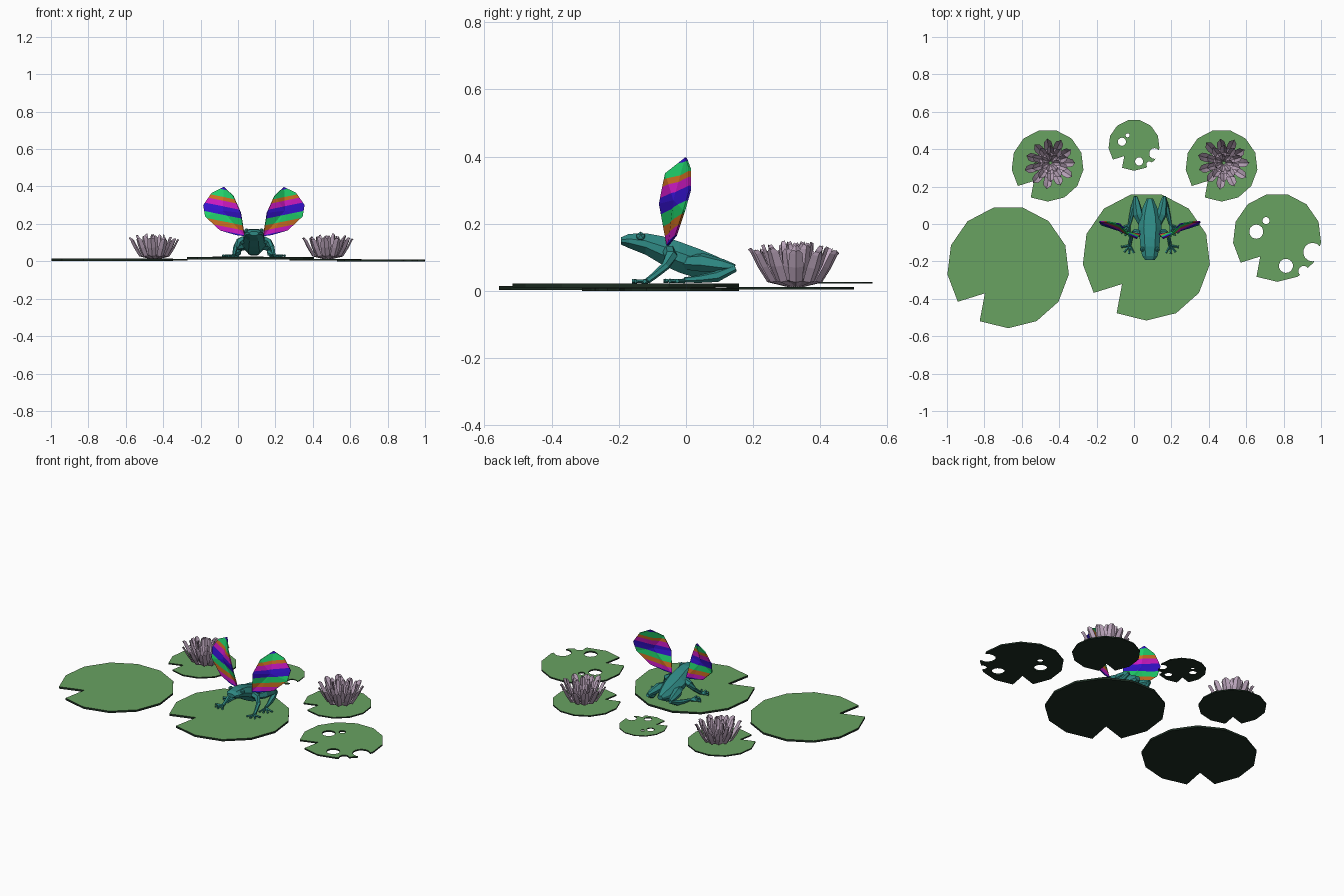
import bpy, bmesh, math, random
from mathutils import Vector, Matrix

random.seed(4)
if "Cube" in bpy.data.objects:
    bpy.data.objects.remove(bpy.data.objects["Cube"], do_unlink=True)


def material(name, r, g, b):
    m = bpy.data.materials.new(name)
    m.use_nodes = True
    m.diffuse_color = (r, g, b, 1)
    m.node_tree.nodes["Principled BSDF"].inputs["Base Color"].default_value = (r, g, b, 1)
    return m


LEAF = material("leaf green", .14, .36, .12)
UNDER = material("dark leaf underside", .012, .026, .016)
PETAL = material("mauve petal", .53, .40, .53)
SKIN = material("teal skin", .028, .25, .23)
BANDS = [material("wing blue", .035, .006, .62), material("wing green", .015, .65, .15),
         material("wing orange", .62, .16, .015), material("wing magenta", .62, .01, .55)]


def finish(name, bm, mats, loc=(0, 0, 0)):
    mesh = bpy.data.meshes.new(name)
    bm.to_mesh(mesh)
    bm.free()
    for m in mats:
        mesh.materials.append(m)
    ob = bpy.data.objects.new(name, mesh)
    ob.location = loc
    bpy.context.collection.objects.link(ob)
    return ob


# Lily pads: thirteen-sided discs with a notch, some eaten by round bites
BITES = [(-.47, .13, .16), (-.25, .38, .08), (.2, -.64, .16), (.8, -.33, .21), (.6, -.76, .12)]


def lily_pad(name, x, y, z, r, thick, eaten=False):
    bm = bmesh.new()
    verts = []
    for i in range(13):
        a = math.radians(-90) + i * math.tau / 13
        verts.append(bm.verts.new((r * math.cos(a), r * math.sin(a), 0)))
    verts.append(bm.verts.new((-.38 * r, -.43 * r, 0)))
    order = verts[:12] + [verts[13], verts[12]]
    face = bm.faces.new(order)
    top = bmesh.ops.extrude_face_region(bm, geom=[face])["geom"]
    bmesh.ops.translate(bm, verts=[v for v in top if isinstance(v, bmesh.types.BMVert)],
                        vec=(0, 0, thick))
    bmesh.ops.recalc_face_normals(bm, faces=bm.faces)
    pad = finish(name, bm, [], (x, y, z))
    if eaten:
        cut = bmesh.new()
        for bx, by, br in BITES:
            bmesh.ops.create_cone(cut, cap_ends=True, segments=14, radius1=br * r, radius2=br * r,
                                  depth=.1, matrix=Matrix.Translation((bx * r, by * r, 0)))
        cutter = finish("bite_cutter", cut, [], (x, y, z))
        cutter.hide_render = True
        mod = pad.modifiers.new("bites", "BOOLEAN")
        mod.operation, mod.object, mod.solver = "DIFFERENCE", cutter, "EXACT"
        bpy.context.view_layer.objects.active = pad
        bpy.ops.object.modifier_apply(modifier=mod.name)
        bpy.data.objects.remove(cutter, do_unlink=True)
    pad.data.materials.clear()
    pad.data.materials.append(LEAF)
    pad.data.materials.append(UNDER)
    for p in pad.data.polygons:
        p.material_index = 0 if p.normal.z > .5 else 1


lily_pad("lily_pad_large_right", -.673, -.23, .003, .327, .012)
lily_pad("lily_pad_center", .066, -.174, .01, .342, .012)
lily_pad("lily_pad_eaten", .765, -.072, 0, .237, .009, True)
lily_pad("lily_pad_small_eaten", 0, .422, .022, .137, .005, True)
lily_pad("lily_pad_flower_right", -.462, .313, .004, .193, .008)
lily_pad("lily_pad_flower_left", .468, .313, .004, .193, .008)


# Water lilies: three rings of folded petals
def add_petal(bm, angle, path, width):
    rot = Matrix.Rotation(angle, 3, "Z")
    rows = []
    for (r, z), w in zip(path, (.5, .85, 1, .85, .35)):
        h = width * w / 2
        rows.append([bm.verts.new(rot @ Vector(p)) for p in
                     ((r - .006, -h, z + .004), (r + .003, 0, z), (r - .006, h, z + .004))])
    for a, b in zip(rows, rows[1:]):
        for i in range(2):
            bm.faces.new((a[i], a[i + 1], b[i + 1], b[i]))


RINGS = [(11, .046, [(.02, 0), (.08, .014), (.108, .058), (.128, .098), (.136, .108)]),
         (10, .038, [(.015, .004), (.056, .02), (.078, .065), (.093, .108), (.098, .12)]),
         (7, .03, [(.01, .006), (.032, .03), (.044, .07), (.05, .115), (.05, .128)])]
for side, x in (("right", -.446), ("left", .48)):
    bm = bmesh.new()
    for k, (count, width, path) in enumerate(RINGS):
        for i in range(count):
            f = random.uniform(.92, 1.05)
            add_petal(bm, (i + k * .5) * math.tau / count, [(r * f, z * f) for r, z in path], width)
    finish("water_lily_" + side, bm, [PETAL], (x, .327, .012))


# Frog, built around its own centre line
FROG = (.085, 0, 0)


def loft(bm, rings):
    """Skin a row of equal-sized vertex rings and cap both ends."""
    rows = [[bm.verts.new(p) for p in ring] for ring in rings]
    n = len(rows[0])
    for a, b in zip(rows, rows[1:]):
        for i in range(n):
            bm.faces.new((a[i], a[(i + 1) % n], b[(i + 1) % n], b[i]))
    bm.faces.new(rows[0][::-1])
    bm.faces.new(rows[-1])
    bmesh.ops.recalc_face_normals(bm, faces=bm.faces)


def limb(bm, points, radii, sides=6):
    pts = [Vector(p) for p in points]
    rings = []
    for i, p in enumerate(pts):
        d = (pts[min(i + 1, len(pts) - 1)] - pts[max(i - 1, 0)]).normalized()
        u = d.cross(Vector((.3, 0, 1))).normalized()
        v = d.cross(u)
        angles = [k * math.tau / sides for k in range(sides)]
        rings.append([p + radii[i] * (u * math.cos(a) + v * math.sin(a)) for a in angles])
    loft(bm, rings)


# Body: station along y, belly height, back height, half width
STATIONS = [(-.193, .138, .16, .026), (-.17, .128, .17, .044), (-.12, .108, .172, .054),
            (-.07, .078, .163, .058), (-.02, .055, .147, .066), (.04, .036, .125, .058),
            (.09, .032, .104, .04), (.135, .055, .08, .018)]
bm = bmesh.new()
rings = []
for y, lo, hi, w in STATIONS:
    h = hi - lo
    half = [(.45, lo), (.95, lo + .35 * h), (.95, lo + .65 * h), (.5, hi)]
    rings.append([(w * s, y, z) for s, z in half] + [(-w * s, y, z) for s, z in half[::-1]])
loft(bm, rings)
finish("frog_body", bm, [SKIN], FROG)


def toes(bm, x, y, z, side, spread, length):
    for a in spread:
        d = Vector((side * math.sin(math.radians(a)), -math.cos(math.radians(a)), 0)) * length
        base = Vector((x, y, z))
        limb(bm, [base, base + d * .8, base + d], [.007, .005, .007], 4)


for name, s in (("left", 1), ("right", -1)):
    # Eye bumps
    bm = bmesh.new()
    bmesh.ops.create_icosphere(bm, subdivisions=1, radius=.015,
                               matrix=Matrix.Translation((s * .04, -.135, .162)))
    finish("frog_eye_" + name, bm, [SKIN], FROG)
    # Front legs
    bm = bmesh.new()
    limb(bm, [(s * .05, -.05, .118), (s * .078, -.045, .105), (s * .098, -.06, .075),
              (s * .105, -.095, .045), (s * .108, -.115, .03)], [.02, .02, .013, .01, .009])
    toes(bm, s * .108, -.115, .029, s, (-30, 5, 40, 80), .046)
    finish("frog_front_leg_" + name, bm, [SKIN], FROG)
    # Folded hind legs
    bm = bmesh.new()
    limb(bm, [(s * .04, .0, .085), (s * .062, .05, .085), (s * .072, .11, .075),
              (s * .076, .145, .07)], [.022, .028, .02, .01])
    limb(bm, [(s * .076, .146, .068), (s * .086, .09, .043), (s * .1, .04, .036),
              (s * .11, -.005, .033)], [.011, .017, .012, .008])
    toes(bm, s * .11, -.005, .03, s, (0, 22, 45, 70), .062)
    finish("frog_hind_leg_" + name, bm, [SKIN], FROG)

# Wings: cupped sheets cut into slanted colour bands
OUTLINE = [(.05, -.055, .135), (.07, -.078, .26), (.11, -.06, .35), (.16, .0, .397),
           (.225, .012, .365), (.27, .012, .30), (.26, -.005, .24), (.18, -.03, .165),
           (.095, -.05, .14)]
CUTS = [.13, .154, .181, .216, .261, .291, .311, .351]
ORDER = [0, 3, 2, 1, 0, 3, 2, 1, 0]
SLANT = Vector((-.2, 0, 1))
for name, s in (("left", 1), ("right", -1)):
    bm = bmesh.new()
    rim = [bm.verts.new(p) for p in OUTLINE]
    hub = bm.verts.new((.165, -.035, .27))
    for i, v in enumerate(rim):
        bm.faces.new((v, rim[(i + 1) % len(rim)], hub))
    for c in CUTS:
        bmesh.ops.bisect_plane(bm, geom=bm.verts[:] + bm.edges[:] + bm.faces[:],
                               plane_co=(0, 0, c), plane_no=SLANT)
    for f in bm.faces:
        level = f.calc_center_median().dot(SLANT)
        f.material_index = ORDER[sum(level > c for c in CUTS)]
    bmesh.ops.scale(bm, vec=(s, 1, 1), verts=bm.verts)
    bmesh.ops.recalc_face_normals(bm, faces=bm.faces)
    wing = finish("wing_" + name, bm, BANDS, FROG)
    thick = wing.modifiers.new("thickness", "SOLIDIFY")
    thick.thickness, thick.offset = .006, 0
